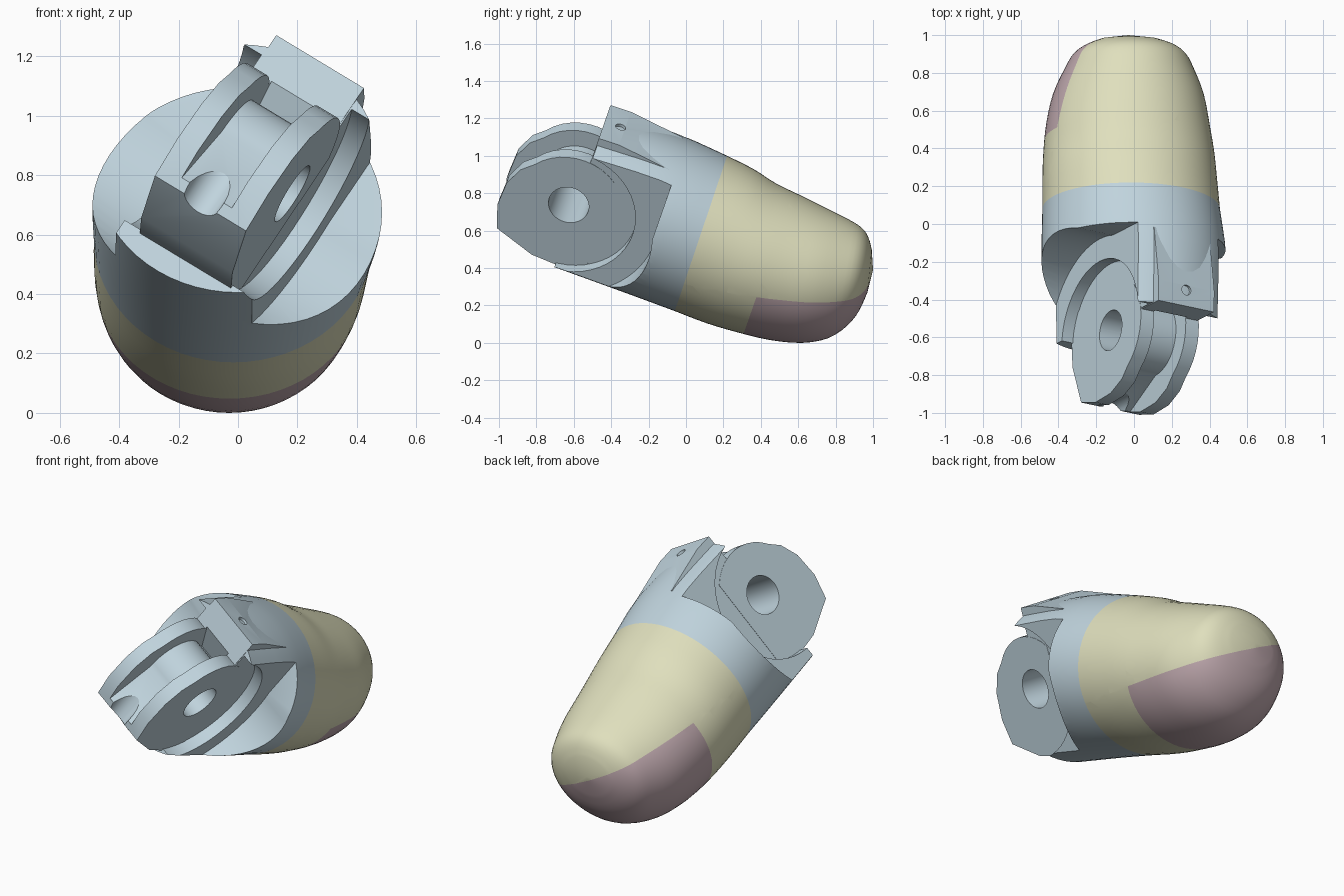
import bpy, bmesh, math
from mathutils import Matrix, Vector

cube = bpy.data.objects.get("Cube")
if cube:
    bpy.data.objects.remove(cube, do_unlink=True)


def material(name, rgb):
    m = bpy.data.materials.new(name)
    m.use_nodes = True
    m.diffuse_color = (*rgb, 1)
    m.node_tree.nodes["Principled BSDF"].inputs["Base Color"].default_value = (*rgb, 1)
    return m


BLUE = material("pale blue", (0.53, 0.66, 0.73))
CREAM = material("cream", (0.74, 0.74, 0.51))
PINK = material("dusty pink", (0.53, 0.40, 0.43))

# Hinge frame: x along the pin, y towards the fingertip, z towards the finger's back
along = Vector((0, 0.944, -0.33)).normalized()
pin = Vector((0.84, -0.17, -0.51))
pin = (pin - along * pin.dot(along)).normalized()
back = pin.cross(along)
HINGE = Vector((0.03, -0.595, 0.83))
FRAME = Matrix.Translation(HINGE) @ Matrix((pin, along, back)).transposed().to_4x4()


def finish(name, bm, *mats):
    bmesh.ops.recalc_face_normals(bm, faces=bm.faces)
    mesh = bpy.data.meshes.new(name)
    bm.to_mesh(mesh)
    bm.free()
    ob = bpy.data.objects.new(name, mesh)
    bpy.context.collection.objects.link(ob)
    for m in mats:
        mesh.materials.append(m)
    return ob


def prism(name, profile, x0, x1):
    """Extrude a y-z outline along the pin."""
    bm = bmesh.new()
    face = bm.faces.new([bm.verts.new((x0, y, z)) for y, z in profile])
    new = bmesh.ops.extrude_face_region(bm, geom=[face])["geom"]
    bmesh.ops.translate(bm, vec=(x1 - x0, 0, 0),
                        verts=[v for v in new if isinstance(v, bmesh.types.BMVert)])
    bm.transform(FRAME)
    return finish(name, bm, BLUE)


def arc(r, a0, a1, n):
    return [(r * math.cos(math.radians(a0 + (a1 - a0) * i / n)),
             r * math.sin(math.radians(a0 + (a1 - a0) * i / n))) for i in range(n + 1)]


def disc(name, r, x0, x1, n=48):
    return prism(name, arc(r, 0, 360, n)[:-1], x0, x1)


def upright(name, r, x, y, z0, z1):
    """Cylinder along the frame's z axis."""
    bm = bmesh.new()
    bmesh.ops.create_cone(bm, cap_ends=True, segments=24, radius1=r, radius2=r, depth=z1 - z0)
    bm.transform(FRAME @ Matrix.Translation((x, y, (z0 + z1) / 2)))
    return finish(name, bm, BLUE)


def cut(ob, *cutters):
    bpy.context.view_layer.objects.active = ob
    for c in cutters:
        c.hide_render = True
        mod = ob.modifiers.new("cut", 'BOOLEAN')
        mod.operation = 'DIFFERENCE'
        mod.solver = 'EXACT'
        mod.object = c
        bpy.ops.object.modifier_apply(modifier=mod.name)
        bpy.data.objects.remove(c, do_unlink=True)


def smooth(ob, angle):
    bpy.ops.object.select_all(action='DESELECT')
    ob.select_set(True)
    bpy.context.view_layer.objects.active = ob
    bpy.ops.object.shade_smooth_by_angle(angle=math.radians(angle))


def refine(rows, steps):
    """Catmull-Rom rows between the given cross-sections."""
    out = []
    for i in range(len(rows) - 1):
        a, b, c, d = (rows[max(0, min(len(rows) - 1, i + k))] for k in (-1, 0, 1, 2))
        for s in range(steps):
            t = s / steps
            out.append([q + 0.5 * t * (r - p + t * (2 * p - 5 * q + 4 * r - w
                        + t * (3 * (q - r) + w - p))) for p, q, r, w in zip(a, b, c, d)])
    return out + [rows[-1]]


def loft(rows, tip=None, n=64):
    """Oval rings; each row is top y, top z, bottom y, bottom z, x min, x max."""
    bm = bmesh.new()
    rings = []
    for ty, tz, by, bz, xl, xr in rows:
        ring = []
        for i in range(n):
            a = 2 * math.pi * i / n
            h = math.sin(a)
            ring.append(bm.verts.new(((xl + xr) / 2 + (xr - xl) / 2 * math.cos(a),
                                      (ty + by) / 2 + (ty - by) / 2 * h,
                                      (tz + bz) / 2 + (tz - bz) / 2 * h)))
        rings.append(ring)
    for a, b in zip(rings, rings[1:]):
        for i in range(n):
            bm.faces.new((a[i], a[(i + 1) % n], b[(i + 1) % n], b[i]))
    bm.faces.new(rings[0])
    if tip:
        end = bm.verts.new(tip)
        for i in range(n):
            bm.faces.new((rings[-1][i], rings[-1][(i + 1) % n], end))
    else:
        bm.faces.new(rings[-1])
    return bm


# Fingertip with a grip pad on its underside
JOINT = (0.22, 1.0, -0.06, 0.17, -0.485, 0.455)
tip_rows = [JOINT,
            (0.36, 0.93, 0.11, 0.105, -0.485, 0.44),
            (0.48, 0.853, 0.28, 0.055, -0.48, 0.425),
            (0.61, 0.79, 0.45, 0.015, -0.465, 0.40),
            (0.75, 0.72, 0.62, 0.0, -0.43, 0.37),
            (0.87, 0.66, 0.76, 0.025, -0.37, 0.32),
            (0.94, 0.615, 0.86, 0.09, -0.32, 0.275),
            (0.975, 0.565, 0.925, 0.17, -0.25, 0.21),
            (0.993, 0.50, 0.97, 0.27, -0.17, 0.12)]
bm = loft(refine(tip_rows, 3), (-0.03, 1.0, 0.39))
pad_planes = [(HINGE + along * 1.11, along),
              (HINGE + along * 1.11 - back * 0.05, (back - 0.08 * pin - 0.17 * along).normalized())]
for co, no in pad_planes:
    bmesh.ops.bisect_plane(bm, geom=bm.verts[:] + bm.edges[:] + bm.faces[:],
                           plane_co=co, plane_no=no)
for f in bm.faces:
    c = f.calc_center_median()
    ahead, above = ((c - co).dot(no) for co, no in pad_planes)
    f.material_index = 1 if ahead > 0 and above < 0 else 0
smooth(finish("fingertip", bm, CREAM, PINK), 40)

# Groove between the flanges, undercut beneath the stop block
GROOVE = [(0.035, 0.7), (0.035, 0.31), (0.16, 0.15)] + arc(0.2, 50, 180, 16) + [
    (-0.33, -0.25), (-0.6, -0.3), (-0.6, 0.7)]

# Knuckle collar, hollowed on both sides around the pin
collar_rows = [(-0.41, 1.24, -0.704, 0.405, -0.48, 0.48),
               (-0.05, 1.12, -0.345, 0.275, -0.49, 0.49), JOINT]
collar = finish("knuckle_collar", loft(refine(collar_rows, 3)), BLUE)
recess = arc(0.5, -150, 15, 32) + [(0.484, 0.7), (-0.433, 0.7)]
for side in (-1, 1):
    cut(collar, disc("inner_recess", 0.375, side * 0.18, side * 0.9),
        prism("outer_recess", recess, side * 0.25, side * 0.95))
cut(collar, disc("pin_bore", 0.11, -0.5, 0.5, 32), prism("groove", GROOVE, -0.1, 0.1))
smooth(collar, 30)

# Hinge lug: two flanges around a hub, solid on the underside
outline = arc(0.297, 50, 145, 10) + [
    (-0.305, 0.11), (-0.352, 0.0), (-0.36, -0.15), (-0.32, -0.29),
    (-0.1, -0.375), (0.05, -0.385), (0.2, -0.36)]
lug = prism("hinge_lug", outline, -0.182, 0.182)
cut(lug, prism("groove", GROOVE, -0.1, 0.1),
    disc("pin_bore", 0.11, -0.5, 0.5, 32),
    upright("cord_channel", 0.07, 0, -0.345, -0.7, -0.03))
smooth(lug, 25)

# Stop block on the back of the joint, with a small screw hole
block = prism("stop_block", [(0.035, 0.17), (0.035, 0.457), (0.15, 0.46),
                             (0.46, 0.415), (0.46, 0.17)], -0.175, 0.175)
cut(block, prism("groove", GROOVE, -0.1, 0.1),
    upright("screw_hole", 0.028, 0, 0.125, 0.36, 0.6))
smooth(block, 30)
